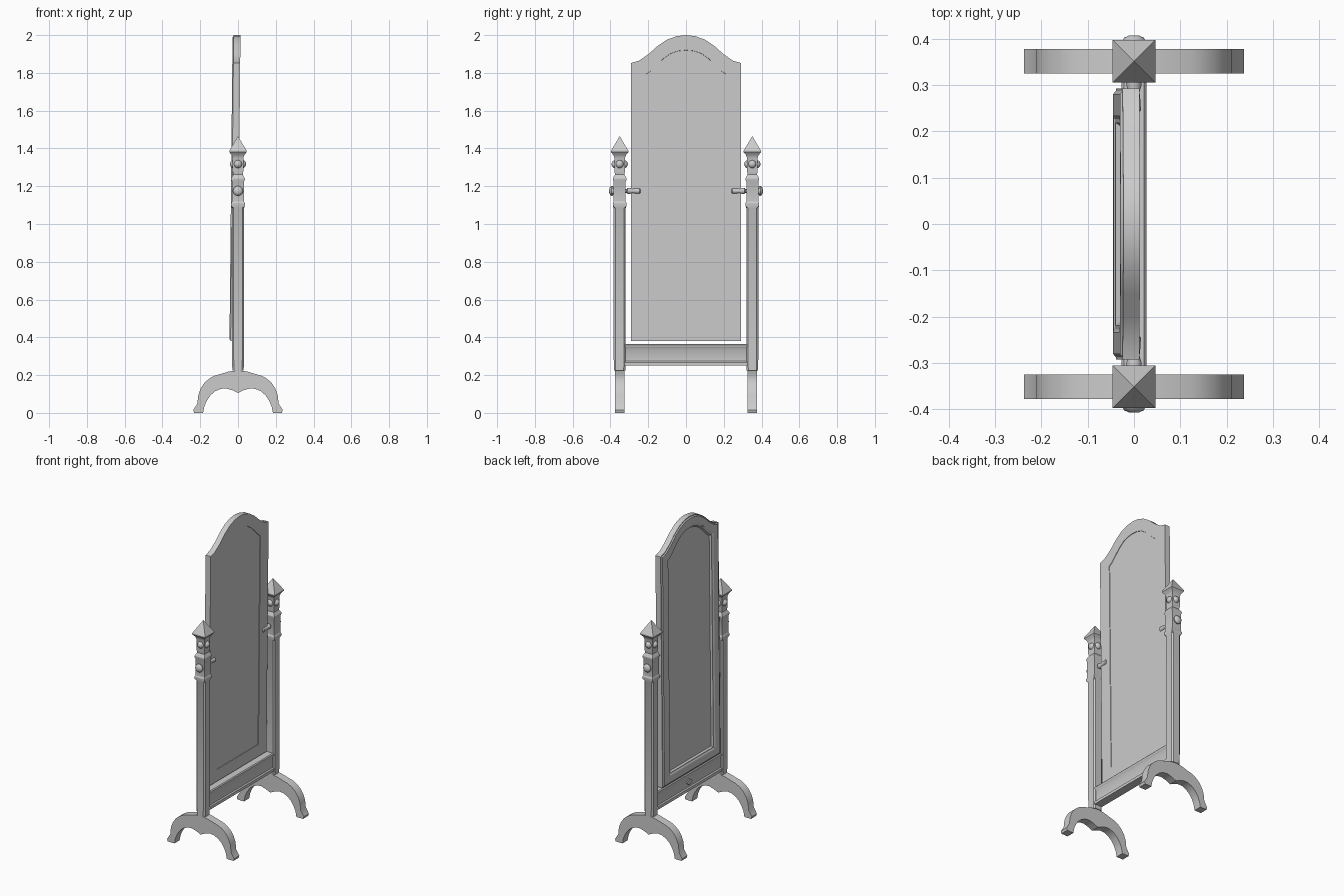
import bpy, bmesh, math
from mathutils import Vector

cube = bpy.data.objects.get("Cube")
if cube:
    bpy.data.objects.remove(cube, do_unlink=True)

grey = bpy.data.materials.new("plain grey")
grey.use_nodes = True
GREY = (0.6, 0.6, 0.6, 1)
grey.diffuse_color = GREY
grey.node_tree.nodes["Principled BSDF"].inputs["Base Color"].default_value = GREY


def finish(name, bm, angle=35):
    """Turn a bmesh into a named, shaded object."""
    bmesh.ops.remove_doubles(bm, verts=bm.verts, dist=1e-5)
    bmesh.ops.recalc_face_normals(bm, faces=bm.faces)
    mesh = bpy.data.meshes.new(name)
    bm.to_mesh(mesh)
    bm.free()
    mesh.materials.append(grey)
    obj = bpy.data.objects.new(name, mesh)
    bpy.context.collection.objects.link(obj)
    bpy.ops.object.select_all(action='DESELECT')
    obj.select_set(True)
    bpy.context.view_layer.objects.active = obj
    bpy.ops.object.shade_smooth_by_angle(angle=math.radians(angle))
    return obj


def loft(name, loops, cap_start=True, cap_end=True, angle=35):
    """Skin a row of closed loops that share one point count."""
    bm = bmesh.new()
    rings = [[bm.verts.new(p) for p in loop] for loop in loops]
    n = len(rings[0])
    for a, b in zip(rings, rings[1:]):
        for i in range(n):
            j = (i + 1) % n
            bm.faces.new((a[i], a[j], b[j], b[i]))
    if cap_start:
        bm.faces.new(rings[0])
    if cap_end:
        bm.faces.new(rings[-1])
    return finish(name, bm, angle)


def mirrored(half):
    """Complete a half outline that ends on the centre line."""
    return half + [(-u, v) for u, v in half[-2::-1]]


def square_ring(x, y, z, h, c):
    """Square of half width h with corners cut by c."""
    k = h - c
    pts = [(h, -k), (h, k), (k, h), (-k, h), (-h, k), (-h, -k), (-k, -h), (k, -h)]
    return [(x + u, y + v, z) for u, v in pts]


def lathe_y(name, profile, z, side):
    """Turn (y, radius) pairs around a crosswise axis."""
    turns = [2 * math.pi * i / 20 for i in range(20)]
    loft(name, [[(r * math.cos(t), side * y, z + r * math.sin(t)) for t in turns]
                for y, r in profile])


def ball(name, centre, radius):
    bm = bmesh.new()
    bmesh.ops.create_uvsphere(bm, u_segments=18, v_segments=12, radius=radius)
    bmesh.ops.translate(bm, verts=bm.verts, vec=Vector(centre))
    finish(name, bm, 60)


# Arched mirror frame, leaning back slightly
OUTER = mirrored([(.292, .38), (.292, 1.852), (.25, 1.864), (.2, 1.898), (.15, 1.943),
                  (.1, 1.976), (.05, 1.994), (0, 2)])
INNER = mirrored([(.21, .457), (.21, 1.795), (.185, 1.812), (.155, 1.842), (.12, 1.876),
                  (.08, 1.904), (.04, 1.917), (0, 1.921)])


def frame_loop(t, x):
    """Outline between the outer edge (0) and the inner edge (1)."""
    loop = []
    for (ya, za), (yb, zb) in zip(OUTER, INNER):
        y, z = ya + (yb - ya) * t, za + (zb - za) * t
        loop.append((x + (z - 1.19) * .01, y, z))
    return loop


BACK, FRONT = .005, -.037
loft("mirror_frame", [frame_loop(t, x) for t, x in (
    (1.01, BACK - .003), (1, BACK), (0, BACK), (0, FRONT + .006), (.06, FRONT + .006),
    (.14, FRONT), (.72, FRONT), (.8, FRONT + .004), (.9, FRONT + .004),
    (1, FRONT + .016))], cap_end=False, angle=20)
loft("mirror_glass", [frame_loop(1, FRONT + .018), frame_loop(1, FRONT + .014)])

# Cross rail with raised mouldings along both edges
RAIL = [(.027, .25), (.027, .268), (.02, .274), (.02, .34), (.024, .346), (.027, .352),
        (.027, .36), (.022, .366)]
section = RAIL + [(-x, z) for x, z in reversed(RAIL)]
loft("cross_rail", [[(x, y, z) for x, z in section] for y in (-.325, .325)])
loft("rail_ornament", [[(x, 0, .285), (x, .03, .305), (x, 0, .325), (x, -.03, .305)]
                       for x in (-.019, -.026)])

# Posts: half width, corner cut, height
POST = [(.03, .009, .225), (.032, .009, .3), (.032, .009, 1.085), (.036, 0, 1.096),
        (.036, 0, 1.11), (.032, 0, 1.118), (.032, 0, 1.225), (.036, 0, 1.234),
        (.036, 0, 1.242), (.025, 0, 1.262), (.028, 0, 1.28), (.028, 0, 1.35),
        (.034, 0, 1.366), (.046, 0, 1.38), (.046, 0, 1.388), (0, 0, 1.465)]

# Arched foot outline, outer edge then inner edge
FOOT_TOP = [(-.232, 0), (-.237, .015), (-.215, .05), (-.21, .095), (-.197, .13),
            (-.177, .16), (-.152, .182), (-.124, .197), (-.085, .208), (-.045, .22), (0, .225)]
FOOT_UNDER = [(.185, 0), (.178, .035), (.165, .065), (.145, .094), (.12, .115),
              (.092, .127), (.065, .13), (.03, .12), (0, .106)]
foot = mirrored(FOOT_TOP) + mirrored(FOOT_UNDER)

PY = .351
for label, side in (("left", 1), ("right", -1)):
    y = side * PY
    rings = [square_ring(0, y, z, h, c) for h, c, z in POST[:-1]]
    tip = [(0, y, POST[-1][2])] * 8
    # The pointed cap closes on its tip
    bm_rings = rings + [[(p[0] + (q[0] - p[0]) * .999, p[1] + (q[1] - p[1]) * .999, q[2])
                         for p, q in zip(rings[-1], tip)]]
    loft(label + "_post", bm_rings, angle=25)
    loft(label + "_foot", [[(x, y + d, z) for x, z in foot] for d in (-.026, .026)])

    # Round studs on the four faces near the top
    for i in range(4):
        a = i * math.pi / 2
        ball(f"{label}_stud_{i + 1}",
             (.021 * math.cos(a), y + .021 * math.sin(a), 1.317), .022)

    # Pivot knob outside and turned pin reaching the frame
    lathe_y(label + "_pivot_knob", [(PY, .018), (.386, .018), (.387, .025), (.394, .026),
                                    (.402, .021), (.407, .01)], 1.175, side)
    lathe_y(label + "_pivot_pin", [(.33, .01), (.314, .01), (.31, .016), (.298, .016),
                                   (.285, .012), (.265, .014), (.245, .015), (.24, .01)],
            1.175, side)
